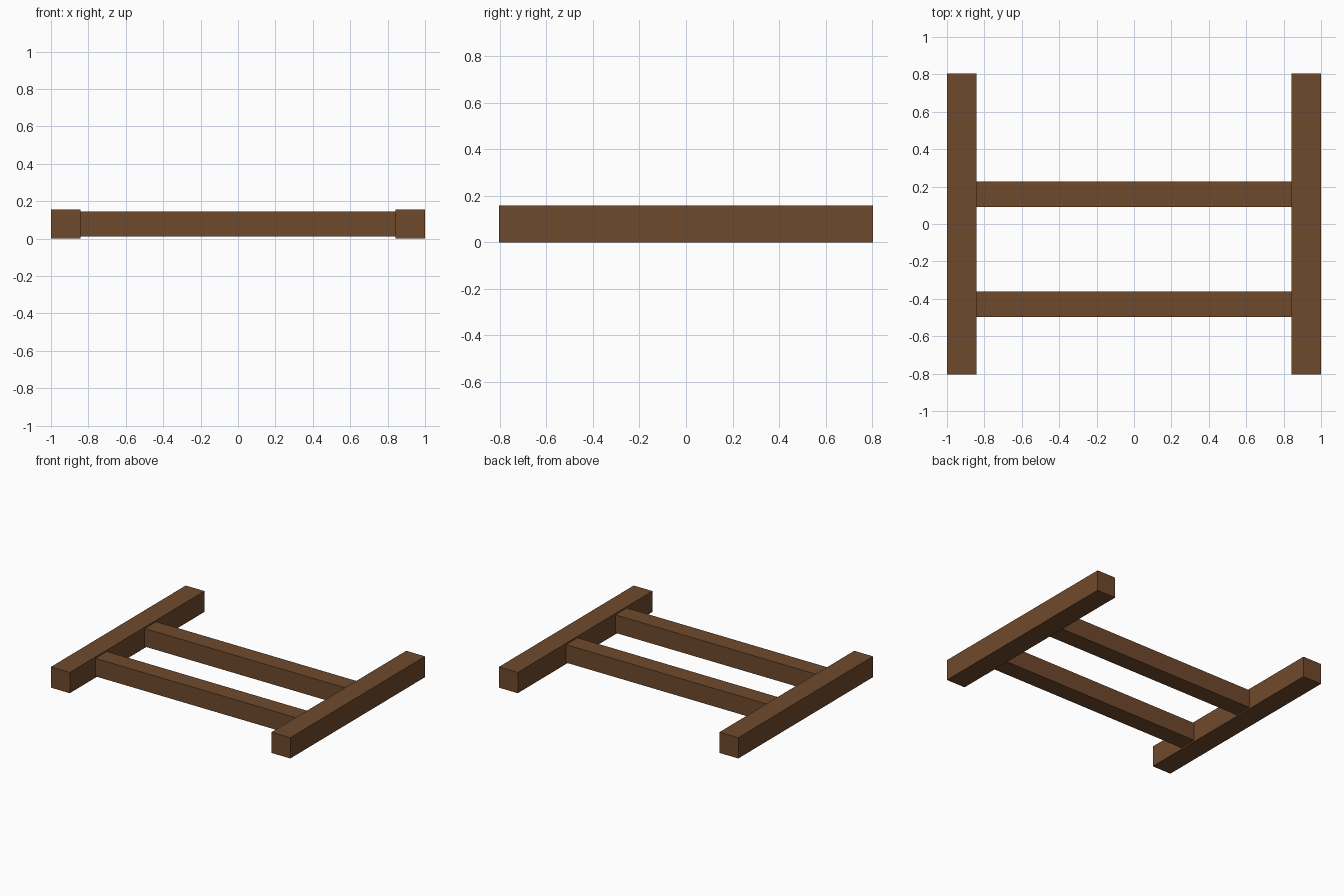
import bpy

if "Cube" in bpy.data.objects:
    bpy.data.objects.remove(bpy.data.objects["Cube"])

wood = bpy.data.materials.new("brown_wood")
wood.diffuse_color = (0.159, 0.0685, 0.026, 1.0)
wood.use_nodes = True
wood.node_tree.nodes["Principled BSDF"].inputs["Base Color"].default_value = wood.diffuse_color


def beam(name, low, high):
    """Box-shaped beam between two opposite corners."""
    centre = [(a + b) / 2 for a, b in zip(low, high)]
    bpy.ops.mesh.primitive_cube_add(size=1, location=centre)
    ob = bpy.context.object
    ob.name = name
    ob.scale = [b - a for a, b in zip(low, high)]
    bpy.ops.object.transform_apply(location=False, rotation=False, scale=True)
    ob.data.materials.append(wood)
    return ob


RAIL = 0.157      # square section of the long side rails
BAR = 0.136       # square section of the crossbars
HALF_Y = 0.804
INNER = 1 - RAIL

# Side rails
beam("left_rail", (-1, -HALF_Y, 0), (-INNER, HALF_Y, RAIL))
beam("right_rail", (INNER, -HALF_Y, 0), (1, HALF_Y, RAIL))

# Crossbars, centred on the rail height
z0 = (RAIL - BAR) / 2
for name, y in (("front_crossbar", -0.43), ("back_crossbar", 0.159)):
    beam(name, (-INNER, y - BAR / 2, z0), (INNER, y + BAR / 2, z0 + BAR))
